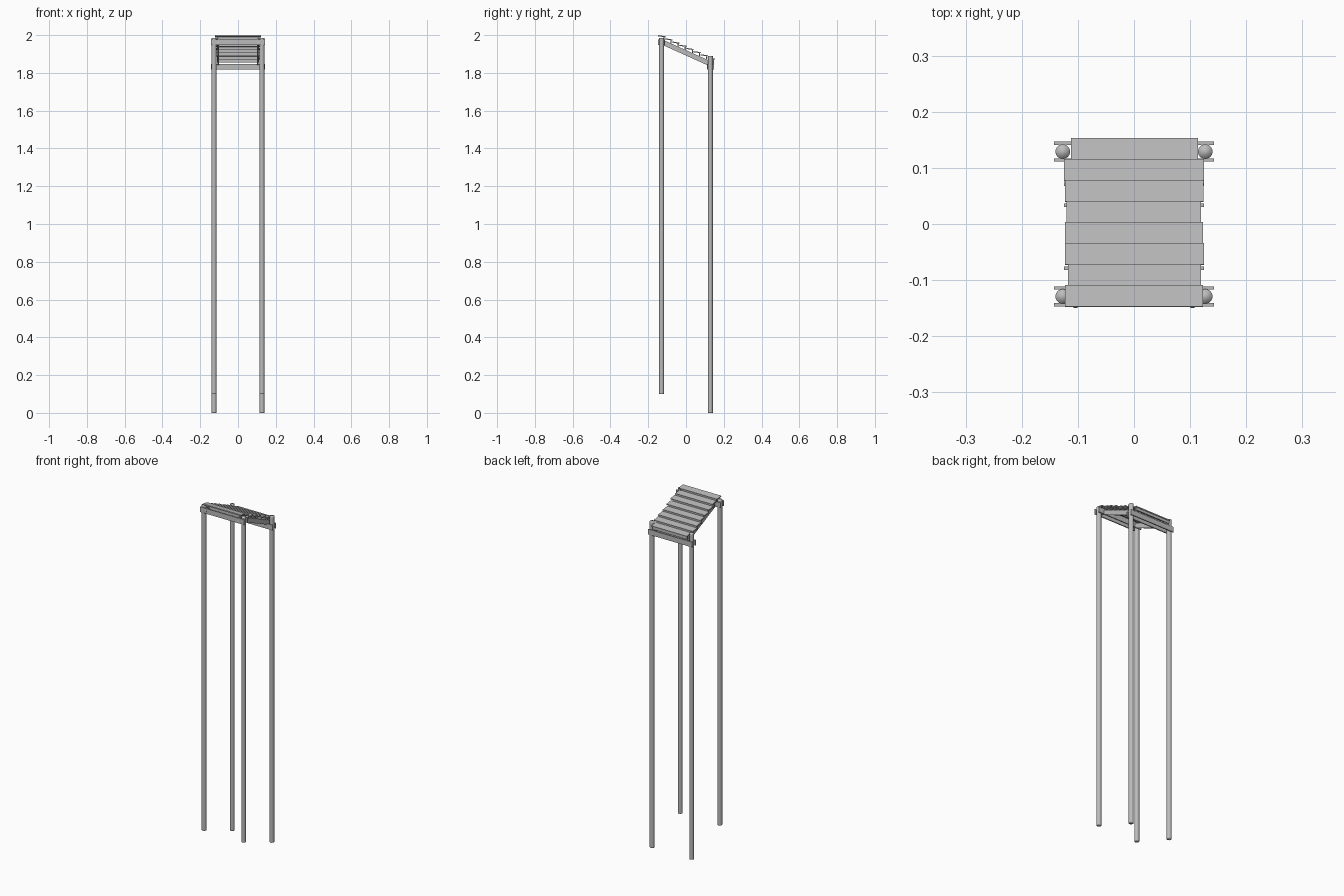
import bpy
import bmesh
from math import atan
from mathutils import Matrix, Vector

cube = bpy.data.objects.get("Cube")
if cube:
    bpy.data.objects.remove(cube, do_unlink=True)

grey = bpy.data.materials.new("plain_grey")
grey.use_nodes = True
grey.diffuse_color = (0.5, 0.5, 0.5, 1)
grey.node_tree.nodes["Principled BSDF"].inputs["Base Color"].default_value = grey.diffuse_color


def box(name, centre, size, tilt=0):
    """Box whose depth falls towards the back by the given tilt."""
    bpy.ops.mesh.primitive_cube_add(size=1)
    ob = bpy.context.object
    ob.name = name
    ob.data.transform(Matrix.Rotation(-tilt, 4, "X") @ Matrix.Diagonal(Vector((*size, 1))))
    ob.location = centre
    ob.data.materials.append(grey)


def post(name, x, y, foot, top):
    """Smooth round post with support rings close to both ends."""
    bm = bmesh.new()
    bmesh.ops.create_cone(bm, cap_ends=True, segments=24, radius1=0.013, radius2=0.013,
                          depth=top - foot,
                          matrix=Matrix.Translation((x, y, (top + foot) / 2)))
    for z in (foot + 0.004, top - 0.004):
        bmesh.ops.bisect_plane(bm, geom=bm.verts[:] + bm.edges[:] + bm.faces[:],
                               plane_co=(0, 0, z), plane_no=(0, 0, 1))
    for face in bm.faces:
        face.smooth = True
    mesh = bpy.data.meshes.new(name)
    bm.to_mesh(mesh)
    bm.free()
    mesh.materials.append(grey)
    bpy.context.collection.objects.link(bpy.data.objects.new(name, mesh))


# Round posts, taller at the front and reaching lower at the back,
# clamped by paired beams
for end, y, foot, top, beam_z in (("front", -0.129, 0.1, 1.985, 1.962),
                                  ("back", 0.129, 0, 1.89, 1.832)):
    for side, x in (("right", -0.127), ("left", 0.127)):
        post(f"{end}_{side}_post", x, y, foot, top)
    for place, off in (("near", -0.015), ("far", 0.015)):
        box(f"{end}_{place}_beam", (0, y + off, beam_z), (0.285, 0.006, 0.03))

# Sloping rafters
SLOPE = 0.45
for side, x in (("right", -0.104), ("left", 0.104)):
    box(f"{side}_rafter", (x, 0, 1.906), (0.007, 0.316, 0.026), atan(SLOPE))

# Stepped roof planks, slightly uneven in length, each raised on a batten
ends = ((-0.123, 0.123), (-0.118, 0.119), (-0.123, 0.125), (-0.123, 0.123),
        (-0.12, 0.119), (-0.123, 0.124), (-0.125, 0.125), (-0.112, 0.114))
for i, (x0, x1) in enumerate(ends):
    y = -0.1285 + 0.0374 * i
    z = 1.936 - SLOPE * y
    box(f"roof_plank_{i + 1}", ((x0 + x1) / 2, y, z), (x1 - x0, 0.039, 0.006), atan(0.15))
    width = 0.25 if i in (1, 4, 5) else 0.224
    box(f"batten_{i + 1}", (0, y + 0.0125, z - 0.013), (width, 0.006, 0.016))
